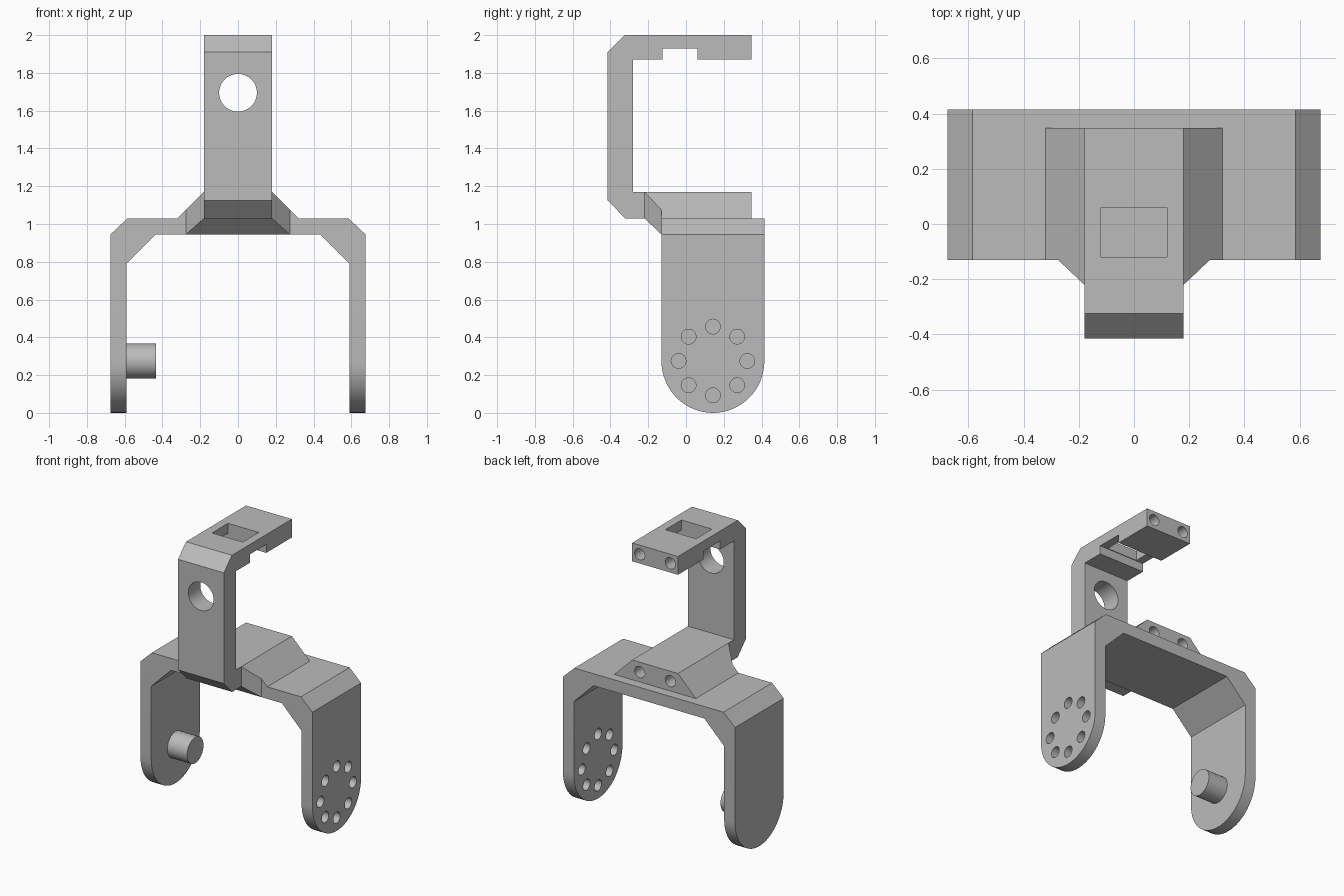
import bpy, bmesh
from math import sin, cos, pi, radians
from mathutils import Vector

cube = bpy.data.objects.get("Cube")
if cube:
    bpy.data.objects.remove(cube, do_unlink=True)

grey = bpy.data.materials.new("plain grey")
grey.use_nodes = True
colour = (0.5, 0.5, 0.5, 1)
grey.diffuse_color = colour
grey.node_tree.nodes["Principled BSDF"].inputs["Base Color"].default_value = colour


def finish(name, bm):
    """Turn a bmesh into a named grey object."""
    bmesh.ops.recalc_face_normals(bm, faces=bm.faces)
    mesh = bpy.data.meshes.new(name)
    bm.to_mesh(mesh)
    bm.free()
    mesh.materials.append(grey)
    obj = bpy.data.objects.new(name, mesh)
    bpy.context.collection.objects.link(obj)
    return obj


def prism(name, profile, axis, start, end):
    """Extrude a profile along x, y or z; points use the other two axes in order."""
    bm = bmesh.new()
    verts = []
    for point in profile:
        co = list(point)
        co.insert("xyz".index(axis), start)
        verts.append(bm.verts.new(co))
    face = bm.faces.new(verts)
    extruded = bmesh.ops.extrude_face_region(bm, geom=[face])["geom"]
    shift = Vector([end - start if a == axis else 0 for a in "xyz"])
    moved = [g for g in extruded if isinstance(g, bmesh.types.BMVert)]
    bmesh.ops.translate(bm, verts=moved, vec=shift)
    return finish(name, bm)


def circle(u, v, radius, sides=32):
    return [(u + radius * cos(2 * pi * i / sides), v + radius * sin(2 * pi * i / sides))
            for i in range(sides)]


def rect(u0, u1, v0, v1):
    return [(u0, v0), (u1, v0), (u1, v1), (u0, v1)]


def carve(obj, cutters, operation="DIFFERENCE"):
    """Apply each cutter to the object, then remove the cutter."""
    for cutter in cutters:
        mod = obj.modifiers.new("carve", "BOOLEAN")
        mod.operation = operation
        mod.solver = "EXACT"
        mod.object = cutter
        bpy.context.view_layer.objects.active = obj
        bpy.ops.object.modifier_apply(modifier=mod.name)
        bpy.data.objects.remove(cutter, do_unlink=True)


def mirrored(half):
    return half + [(-u, v) for u, v in reversed(half)]


HALF = 0.18                       # half width of the arm
FRONT, BACK = -0.13, 0.415        # depth of the fork
PIVOT_Y, PIVOT_Z = 0.1425, 0.275  # centre of the rounded leg ends
LEG_IN, LEG_OUT = 0.59, 0.675

# Fork: bent strap with chamfered corners and rounded leg ends
fork = prism("fork_bracket", mirrored([
    (0.435, 0.945), (LEG_IN, 0.79), (LEG_IN, -0.1), (LEG_OUT, -0.1),
    (LEG_OUT, 0.945), (0.585, 1.03)][::-1]), "y", FRONT - 0.1, BACK + 0.1)
radius = (BACK - FRONT) / 2
arc = [(PIVOT_Y - radius * cos(pi * i / 32), PIVOT_Z - PIVOT_Z * sin(pi * i / 32))
       for i in range(33)]
outline = prism("outline", [(FRONT, 1.2)] + arc + [(BACK, 1.2)], "x", -0.8, 0.8)
carve(fork, [outline], "INTERSECT")

# Ring of screw holes through the left leg
carve(fork, [prism("hole", circle(PIVOT_Y + 0.182 * cos(pi * i / 4),
                                  PIVOT_Z + 0.182 * sin(pi * i / 4), 0.039, 24),
                   "x", 0.5, 0.8) for i in range(8)])

# Pivot pin on the inside of the right leg
pin = prism("pivot_pin", circle(PIVOT_Y, PIVOT_Z, 0.092, 48), "x", -LEG_IN, -0.435)


def end_holes(z):
    return [prism("hole", circle(x, z, 0.04, 24), "y", 0.14, 0.5) for x in (-0.12, 0.12)]


# Sloped mounting block on top of the fork
block = prism("mounting_block", mirrored([(0.32, 1.03), (HALF, 1.17)]), "y", FRONT, 0.347)
carve(block, end_holes(1.1))

# Tapered gusset joining the block to the arm
bm = bmesh.new()
for s in (-1, 1):
    for co in ((HALF, -0.22, 1.03), (HALF, -0.22, 1.17), (0.275, FRONT, 0.945),
               (0.275, FRONT, 1.075), (HALF, FRONT, 1.17)):
        bm.verts.new((s * co[0], co[1], co[2]))
bmesh.ops.convex_hull(bm, input=bm.verts)
bmesh.ops.dissolve_limit(bm, angle_limit=radians(2), verts=bm.verts, edges=bm.edges)
gusset = finish("gusset", bm)

# C-shaped arm with a notch under its top plate
arm = prism("upper_arm", [
    (-0.22, 1.03), (-0.322, 1.03), (-0.415, 1.125), (-0.415, 1.91), (-0.325, 2.0),
    (0.347, 2.0), (0.347, 1.87), (0.06, 1.87), (0.06, 1.93), (-0.125, 1.93),
    (-0.125, 1.87), (-0.28, 1.87), (-0.28, 1.17), (-0.22, 1.17)], "x", -HALF, HALF)
carve(arm, [prism("bore", circle(0, 1.695, 0.1, 48), "y", -0.6, -0.2),
            prism("window", rect(-0.12, 0.12, -0.12, 0.062 - 0.003), "z", 1.9, 2.1)]
      + end_holes(1.935))

# Smooth the round walls, keep the edges sharp
for obj in (fork, pin, block, arm):
    bpy.ops.object.select_all(action="DESELECT")
    obj.select_set(True)
    bpy.context.view_layer.objects.active = obj
    bpy.ops.object.shade_smooth_by_angle(angle=radians(30))
